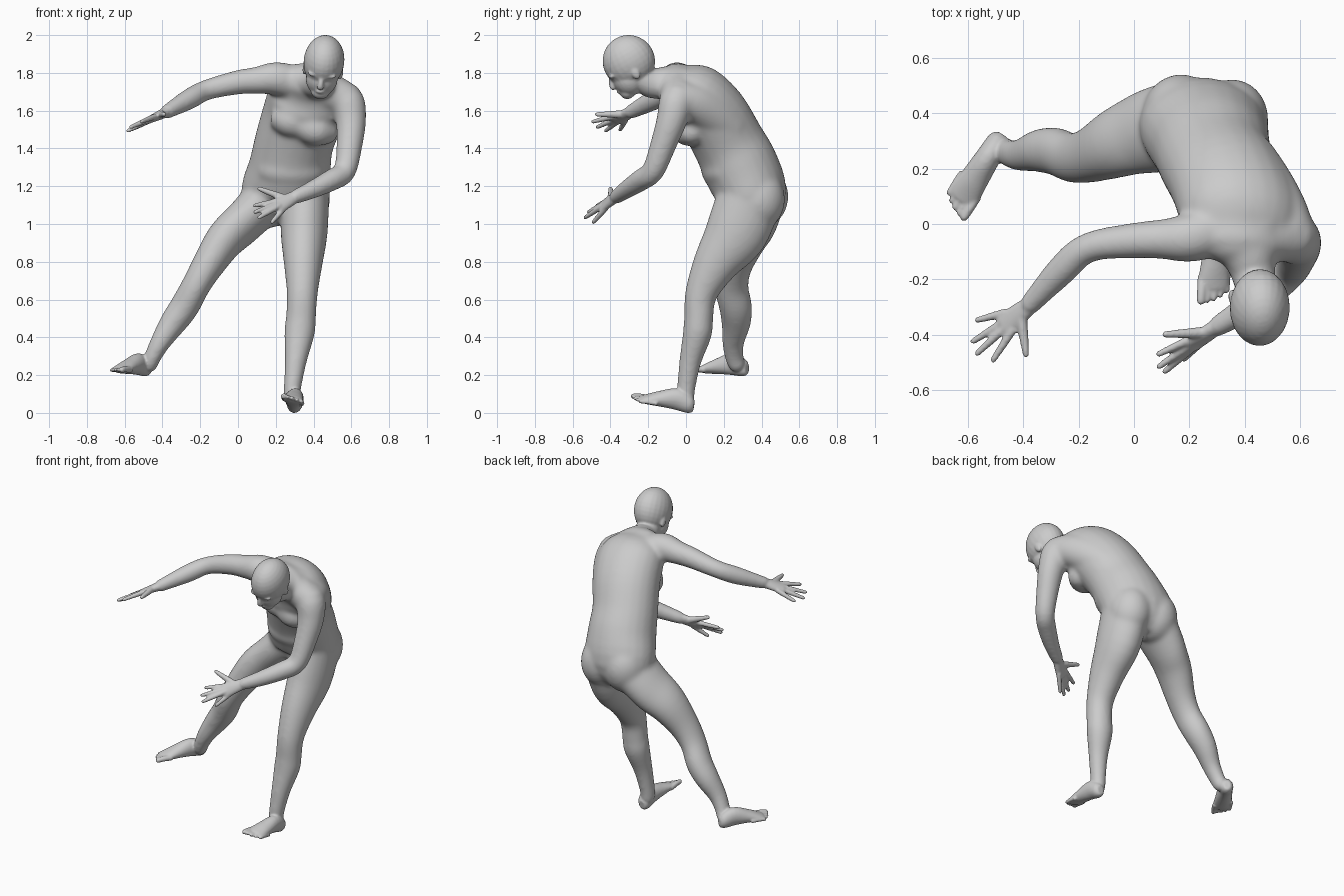
import bpy, bmesh, math
from mathutils import Vector, Matrix

bm = bmesh.new()
SEG = 24
swell = .00026      # offsets the shrinkage of the smoothing pass


def spline(pts, n=4):
    """Catmull-Rom through tuples of any length."""
    out = []
    for i in range(len(pts) - 1):
        p0, p1, p2 = pts[max(i - 1, 0)], pts[i], pts[i + 1]
        p3 = pts[min(i + 2, len(pts) - 1)]
        for k in range(n):
            t = k / n
            out.append([0.5 * (2 * b + (c - a) * t + (2 * a - 5 * b + 4 * c - d) * t * t
                               + (3 * b - a - 3 * c + d) * t ** 3)
                        for a, b, c, d in zip(p0, p1, p2, p3)])
    return out + [list(pts[-1])]


def loft(pts, lat0=(1, 0, 0), lat1=None, mat=Matrix()):
    """Tube of ellipses: each point is x, y, z, half width, half depth."""
    pts = spline([p if len(p) == 5 else (*p, p[3]) for p in pts])
    pos = [Vector(p[:3]) for p in pts]
    size = [Vector((p[3] + swell / p[3], p[4] + swell / p[4])) for p in pts]
    tip, full = pos[-1], size[-1]
    end = (tip - pos[-2]).normalized() * min(full)
    for step, s in ((0.5, 0.85), (0.85, 0.5), (1.0, 0.15)):   # rounded tip
        pos.append(tip + end * step)
        size.append(full * s)
    lat0, lat1 = Vector(lat0), Vector(lat1 or lat0)
    rings = []
    for i, p in enumerate(pos):
        t = (pos[min(i + 1, len(pos) - 1)] - pos[max(i - 1, 0)]).normalized()
        side = lat0.lerp(lat1, i / (len(pos) - 1))
        side = (side - t * side.dot(t)).normalized()
        dep = t.cross(side)
        a, b = size[i]
        rings.append([bm.verts.new(mat @ (p + side * a * math.cos(w) + dep * b * math.sin(w)))
                      for w in (2 * math.pi * k / SEG for k in range(SEG))])
    for r0, r1 in zip(rings, rings[1:]):
        for k in range(SEG):
            j = (k + 1) % SEG
            bm.faces.new((r0[k], r0[j], r1[j], r1[k]))
    bm.faces.new(rings[0][::-1])
    bm.faces.new(rings[-1])


def ball(c, r, mat=Matrix()):
    m = mat @ Matrix.Translation(c) @ Matrix.Diagonal((*r, 1))
    bmesh.ops.create_uvsphere(bm, u_segments=24, v_segments=16, radius=1, matrix=m)


def frame(origin, fwd, up):
    """Local frame with y forward and z up."""
    f = Vector(fwd).normalized()
    x = f.cross(Vector(up)).normalized()
    m = Matrix((x, f, x.cross(f))).transposed().to_4x4()
    m.translation = origin
    return m


def fuse(obj, voxel, rounds):
    """Write the parts to the object, merge them into one skin and soften it."""
    bmesh.ops.recalc_face_normals(bm, faces=bm.faces)
    bm.to_mesh(obj.data)
    rm = obj.modifiers.new("fuse", 'REMESH')
    rm.mode, rm.voxel_size, rm.use_smooth_shade = 'VOXEL', voxel, True
    sm = obj.modifiers.new("soften", 'SMOOTH')
    sm.factor, sm.iterations = .5, rounds
    for name in ("fuse", "soften"):
        bpy.ops.object.modifier_apply(modifier=name)


body = bpy.data.objects.new("body", bpy.data.meshes.new("body"))
bpy.context.collection.objects.link(body)
bpy.context.view_layer.objects.active = body
body.select_set(True)

# torso, from crotch to shoulders
loft([(.25, .33, 1.03, .16, .11), (.25, .35, 1.15, .233, .182), (.275, .29, 1.30, .217, .20),
      (.297, .225, 1.43, .208, .19), (.345, .14, 1.578, .215, .186), (.385, .035, 1.685, .22, .172),
      (.39, -.05, 1.74, .18, .11)], (1, -.15, 0), (.95, 0, -.3))
# chest across, belly, buttocks
loft([(.21, .05, 1.58, .07, .07), (.27, .02, 1.55, .085, .085), (.34, .02, 1.53, .08, .08),
      (.41, .01, 1.50, .085, .085), (.46, .03, 1.49, .07, .07)], (0, 0, 1))
ball((.28, .215, 1.285), (.19, .135, .115))
ball((.17, .395, 1.145), (.14, .148, .165))
ball((.355, .38, 1.13), (.132, .145, .165))
# left shoulder blade, running up the back into the shoulder
loft([(.42, .24, 1.50, .09, .10), (.475, .15, 1.58, .095, .11), (.525, .06, 1.635, .095, .105),
      (.56, -.02, 1.66, .09, .09)], (1, .5, 0))
loft([(.36, -.03, 1.74, .10), (.46, -.04, 1.71, .10), (.56, -.045, 1.665, .09)], (0, 1, 0))

# neck
loft([(.395, -.03, 1.745, .15, .09), (.415, -.11, 1.75, .10, .082), (.432, -.18, 1.742, .078, .075),
      (.445, -.25, 1.785, .07, .07)])

# arms
loft([(.30, -.02, 1.745, .09), (.20, -.05, 1.77, .086), (.10, -.055, 1.76, .069), (0, -.06, 1.75, .061),
      (-.165, -.085, 1.71, .05), (-.26, -.165, 1.66, .051), (-.38, -.295, 1.592, .031)], (0, 0, 1))
loft([(.48, 0, 1.67, .1), (.57, -.045, 1.655, .094), (.597, -.075, 1.55, .079), (.59, -.12, 1.42, .066),
      (.565, -.175, 1.28, .056), (.50, -.235, 1.235, .054), (.40, -.31, 1.185, .044),
      (.30, -.372, 1.142, .031)], (1, .3, 0))

# legs
loft([(.355, .33, 1.12, .125, .17), (.35, .265, .95, .122, .165), (.345, .157, .79, .10, .12),
      (.34, .08, .63, .079, .083), (.333, .067, .50, .077, .074), (.325, .06, .42, .078, .074),
      (.305, .022, .27, .054, .054), (.287, 0, .12, .04, .043), (.287, 0, .07, .038, .04)])
loft([(.14, .355, 1.12, .12, .165), (.03, .33, 1.01, .109, .152), (-.07, .292, .915, .1, .13),
      (-.16, .25, .78, .083, .1), (-.225, .24, .67, .073, .088), (-.285, .263, .56, .075, .085),
      (-.345, .265, .475, .068, .075), (-.41, .25, .375, .05, .055), (-.455, .257, .29, .039, .045),
      (-.468, .27, .255, .037, .042)])

# soft core first, then crisp head, hands and feet on top of it
fuse(body, .011, 20)
bm.clear()
bm.from_mesh(body.data)
swell = 0

# head in its own tilted frame
H = frame((.455, -.305, 1.86), (-.08, -.86, -.5), (.1, -.5, .86))
ball((0, -.003, 0), (.108, .139, .14), H)
ball((0, .045, -.08), (.084, .085, .092), H)
ball((0, .085, -.135), (.05, .042, .04), H)
ball((0, .117, -.112), (.028, .019, .014), H)
loft([(0, .115, -.02, .013, .012), (0, .135, -.055, .014, .016), (0, .142, -.078, .018, .014)], mat=H)
for s in (-1, 1):
    ball((s * .042, .108, -.018), (.035, .02, .012), H)
    ball((s * .096, -.008, -.062), (.012, .022, .036), H)


def hand(wrist, thumb, fingers):
    w, tips = Vector(wrist), [Vector(f) for f in fingers]
    mid = sum(tips, Vector()) / 4
    lat = tips[0] - tips[3]
    at = lambda t, a, b: (*w.lerp(mid, t), a, b)
    loft([at(-.08, .032, .029), at(.2, .04, .024), at(.48, .046, .018)], lat)
    for tip in tips:
        loft([(*w.lerp(tip, .4), .016), (*w.lerp(tip, .7), .014), (*w.lerp(tip, .96), .011)], lat)
    th = Vector(thumb)
    base = w.lerp(tips[0], .18)
    loft([(*base, .022), (*base.lerp(th, .5), .017), (*base.lerp(th, .94), .012)], lat)


hand((-.385, -.30, 1.59), (-.39, -.48, 1.58),
     [(-.515, -.50, 1.54), (-.575, -.475, 1.51), (-.59, -.43, 1.49), (-.575, -.35, 1.495)])
hand((.295, -.375, 1.14), (.105, -.40, 1.19),
     [(.08, -.475, 1.095), (.082, -.522, 1.06), (.105, -.54, 1.03), (.175, -.495, 1.005)])


def foot(heel, toe, inner, up):
    m = frame(heel, Vector(toe) - Vector(heel), up)
    loft([(0, .004, .045, .022, .03), (0, .03, .046, .04, .046), (0, .1, .062, .045, .058),
          (0, .19, .044, .052, .041), (0, .25, .029, .057, .027), (0, .275, .024, .054, .02)], mat=m)
    for i in range(5):
        x = inner * (.043 - .0235 * i)
        r = .017 if i == 0 else .0115
        y = .33 - .0028 * i * i
        loft([(x, y - .09, .025, r), (x, y - .04, .024, r), (x, y, .018, r * .9)], mat=m)


# local +x of a foot facing the viewer points to -x
foot((.292, .037, -.008), (.28, -.295, .065), 1, (.2, 0, 1))
foot((-.475, .325, .19), (-.65, .05, .21), -1, (0, 0, 1))

fuse(body, .0065, 4)
bpy.ops.object.shade_smooth()
